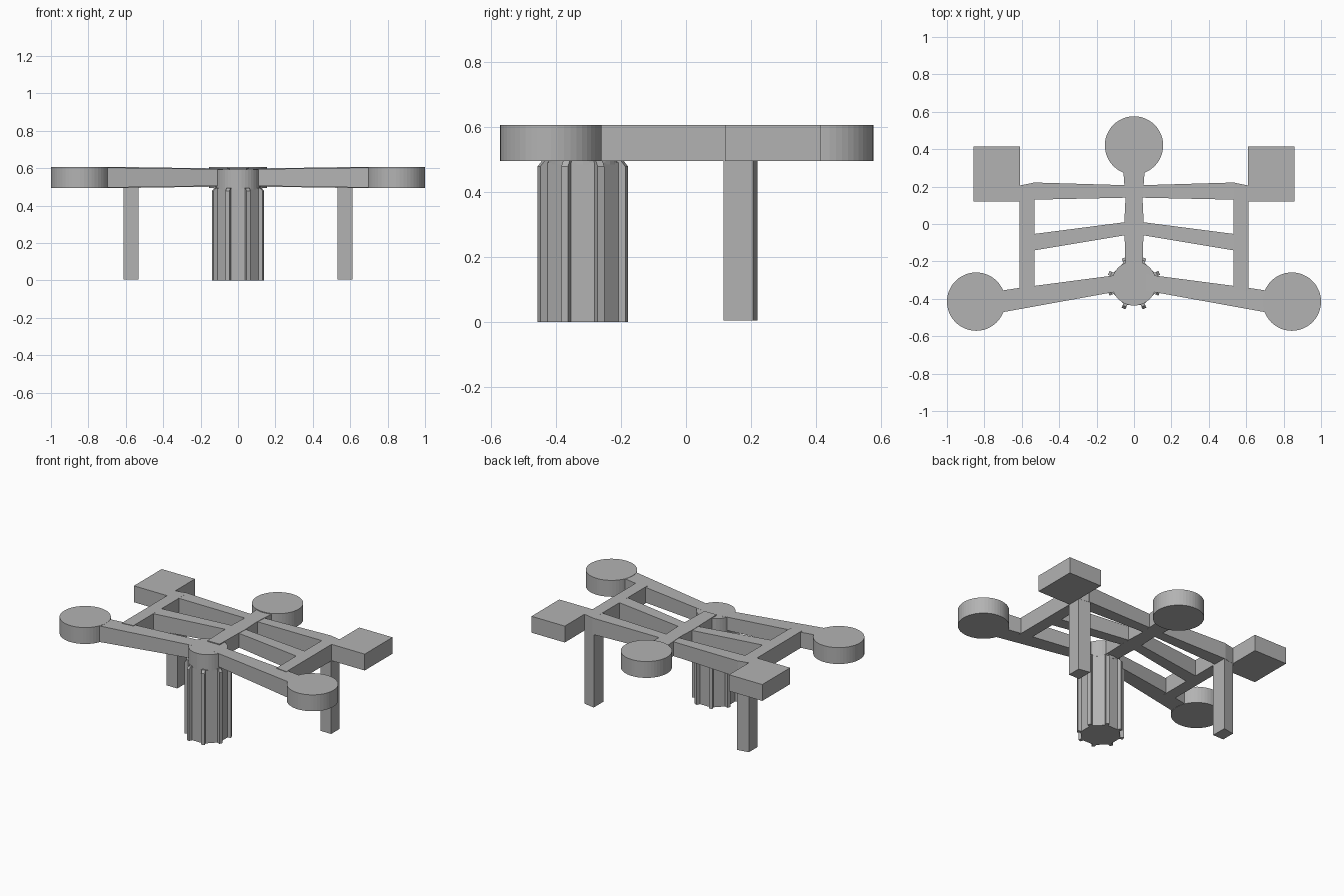
import bpy, bmesh
from math import pi, cos, sin
from mathutils import Matrix, Vector

cube = bpy.data.objects.get("Cube")
if cube:
    bpy.data.objects.remove(cube, do_unlink=True)

grey = bpy.data.materials.new("plain_grey")
grey.use_nodes = True
grey.diffuse_color = (0.45, 0.45, 0.45, 1)
grey.node_tree.nodes["Principled BSDF"].inputs["Base Color"].default_value = grey.diffuse_color

BOTTOM, TOP = 0.495, 0.605
HUB_Y = -0.317


def finish(name, bm):
    bmesh.ops.recalc_face_normals(bm, faces=bm.faces)
    mesh = bpy.data.meshes.new(name)
    bm.to_mesh(mesh)
    bm.free()
    mesh.materials.append(grey)
    obj = bpy.data.objects.new(name, mesh)
    bpy.context.collection.objects.link(obj)
    return obj


def prism(name, outline, z0=BOTTOM, z1=TOP, thin=0.0):
    """Extrude an xy outline; 'thin' narrows the thickness toward x = 0."""
    bm = bmesh.new()
    reach = max(abs(x) for x, y in outline)
    rings = []
    for z, sign in ((z0, 1), (z1, -1)):
        rings.append([bm.verts.new((x, y, z + sign * thin * (1 - abs(x) / reach)))
                      for x, y in outline])
    low, high = rings
    bm.faces.new(low[::-1])
    bm.faces.new(high)
    for i in range(len(low)):
        j = (i + 1) % len(low)
        bm.faces.new((low[i], low[j], high[j], high[i]))
    return finish(name, bm)


def pair(name, outline, **options):
    for side, s in (("left", 1), ("right", -1)):
        prism(f"{side}_{name}", [(s * x, y) for x, y in outline], **options)


def ring(x, y, radius, count, turn=0.0):
    return [(x + radius * cos(turn + 2 * pi * i / count),
             y + radius * sin(turn + 2 * pi * i / count)) for i in range(count)]


# Round and square pads
pair("round_pad", ring(0.844, -0.415, 0.156, 48))
prism("back_round_pad", ring(0, 0.42, 0.156, 48))
pair("square_pad", [(0.61, 0.12), (0.857, 0.12), (0.857, 0.415), (0.61, 0.415)])

# Central spine, waisted slightly in the middle
spine = [(0.045, -0.26), (0.052, 0.0), (0.046, 0.13), (0.058, 0.3)]
prism("spine", spine + [(-x, y) for x, y in reversed(spine)], z0=0.502, z1=0.6)

# Arms, braces and side bars
pair("front_arm", [(0.03, -0.35), (0.71, -0.473), (0.78, -0.42), (0.70, -0.355),
                   (0.61, -0.341), (0.03, -0.265)], thin=0.012)
pair("middle_brace", [(0.03, -0.057), (0.54, -0.142), (0.54, -0.054), (0.03, 0.012)],
     thin=0.008)
pair("back_brace", [(0.03, 0.141), (0.54, 0.13), (0.54, 0.222), (0.03, 0.207)],
     thin=0.008)
pair("side_bar", [(0.531, -0.35), (0.611, -0.36), (0.611, 0.206), (0.531, 0.222)])

# Rear legs
pair("rear_leg", [(0.531, 0.115), (0.611, 0.115), (0.611, 0.206), (0.531, 0.22)],
     z0=0.005, z1=0.5)

# Front column: round hub above an eight-sided shaft
prism("hub", ring(0, HUB_Y, 0.119, 40), z0=0.485, z1=0.594)
prism("column", ring(0, HUB_Y, 0.127, 8, pi / 8), z0=0, z1=0.49)

# Thin ribs on the column corners, with sloped tops
rib_profile = [(0.1, 0), (0.146, 0), (0.146, 0.478), (0.132, 0.495), (0.1, 0.495)]
for k in range(8):
    bm = bmesh.new()
    face = bm.faces.new([bm.verts.new((r, -0.011, z)) for r, z in rib_profile])
    grown = bmesh.ops.extrude_face_region(bm, geom=[face], use_keep_orig=True)
    bmesh.ops.translate(bm, vec=Vector((0, 0.022, 0)),
                        verts=[v for v in grown["geom"] if isinstance(v, bmesh.types.BMVert)])
    rib = finish(f"column_rib_{k + 1}", bm)
    rib.matrix_world = (Matrix.Translation((0, HUB_Y, 0))
                        @ Matrix.Rotation(pi / 8 + k * pi / 4, 4, 'Z'))
